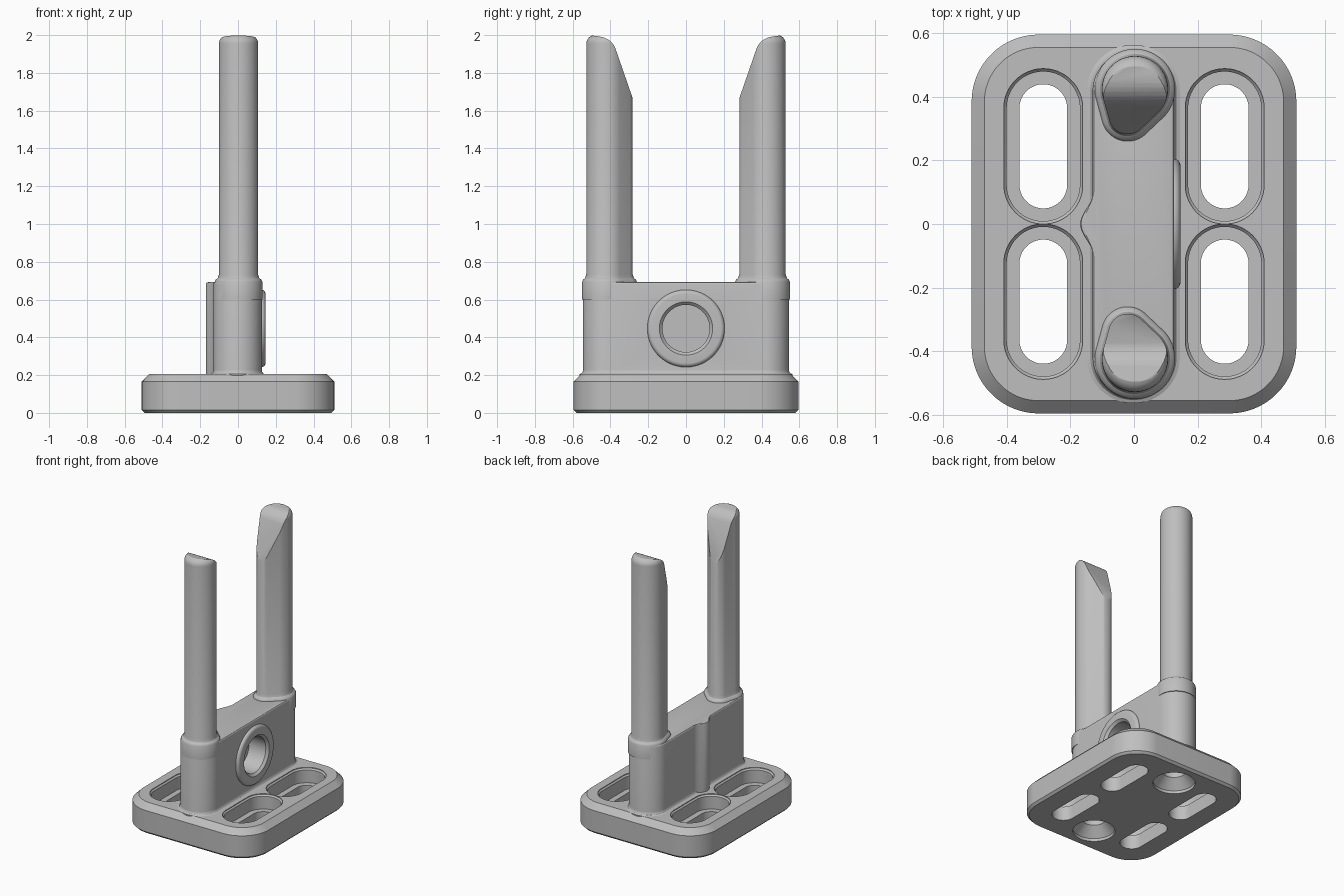
import bpy, bmesh, math
from mathutils import Matrix, Vector

old = bpy.data.objects.get("Cube")
if old:
    bpy.data.objects.remove(old, do_unlink=True)

GREY = (0.52, 0.52, 0.52, 1)
grey = bpy.data.materials.new("grey plastic")
grey.use_nodes = True
grey.diffuse_color = GREY
bsdf = next(n for n in grey.node_tree.nodes if n.type == 'BSDF_PRINCIPLED')
bsdf.inputs["Base Color"].default_value = GREY


def outline(circles, offset=0, steps=96):
    """Outline wrapped tightly around circles (x, y, radius), grown by offset."""
    points = []
    for i in range(steps):
        a = math.tau * (i + 0.5) / steps
        nx, ny = math.cos(a), math.sin(a)
        x, y, r = max(circles, key=lambda c: c[0] * nx + c[1] * ny + c[2])
        points.append((x + (r + offset) * nx, y + (r + offset) * ny))
    return points


def loft(layers):
    """Closed solid through stacked (outline, z) layers."""
    bm = bmesh.new()
    rings = [[bm.verts.new((x, y, z)) for x, y in pts] for pts, z in layers]
    n = len(rings[0])
    for low, high in zip(rings, rings[1:]):
        for i in range(n):
            j = (i + 1) % n
            bm.faces.new((low[i], low[j], high[j], high[i]))
    bm.faces.new(rings[0][::-1])
    bm.faces.new(rings[-1])
    bmesh.ops.recalc_face_normals(bm, faces=bm.faces)
    return bm


def grown(circles, profile):
    """Loft one outline through (offset, z) steps."""
    return loft([(outline(circles, o), z) for o, z in profile])


def make(name, bm):
    mesh = bpy.data.meshes.new(name)
    bm.to_mesh(mesh)
    bm.free()
    ob = bpy.data.objects.new(name, mesh)
    bpy.context.collection.objects.link(ob)
    mesh.materials.append(grey)
    return ob


def activate(ob):
    bpy.ops.object.select_all(action='DESELECT')
    ob.select_set(True)
    bpy.context.view_layer.objects.active = ob


def cut(ob, cutters):
    activate(ob)
    for c in cutters:
        mod = ob.modifiers.new("cut", 'BOOLEAN')
        mod.operation, mod.solver, mod.object = 'DIFFERENCE', 'EXACT', c
        bpy.ops.object.modifier_apply(modifier=mod.name)


def rounding(radius, z_top, steps=6):
    """Quarter-round (offset, z) steps ending at z_top."""
    arc = [math.pi / 2 * i / steps for i in range(steps + 1)]
    return [(-radius * (1 - math.cos(a)), z_top - radius * (1 - math.sin(a))) for a in arc]


# Base plate with chamfered rims
corners = [(sx * 0.30, sy * 0.385, 0.21) for sx in (-1, 1) for sy in (-1, 1)]
base = make("base_plate", grown(corners, [(-0.015, 0), (0, 0.015), (0, 0.165), (-0.04, 0.205)]))

# Upright block with a small fillet at its foot
ends = [(-0.002, s * 0.417, 0.128) for s in (-1, 1)]
foot = [(0.018, 0.15), (0.018, 0.205), (0.008, 0.209), (0.002, 0.217), (0, 0.228)]
block = make("upright_block", grown(ends, foot + rounding(0.01, 0.692, 3)))

# Round boss on the left side of the block
to_side = Matrix.Translation((0, 0, 0.447)) @ Matrix.Rotation(math.pi / 2, 4, 'Y')
bm = grown([(0, 0, 0.205)], [(0, 0.05)] + rounding(0.022, 0.146))
bm.transform(to_side)
boss = make("round_boss", bm)

# Cutters: stepped slots, countersunk screw holes, blind boss hole
slots, screws = [], []
for sy in (-1, 1):
    for sx in (-1, 1):
        path = [(sx * 0.285, sy * y, 0.075) for y in (0.124, 0.364)]
        slots.append(make("slot_cutter", grown(path, [
            (0, -0.1), (0, 0.1), (0.04, 0.1), (0.04, 0.19), (0.049, 0.2), (0.049, 0.3)])))
    screws.append(make("screw_cutter", grown([(0, sy * 0.4, 0.075)], [
        (0.06, -0.1), (0.06, 0.02), (0, 0.085), (0, 0.5)])))
bm = grown([(0, 0, 0.125)], [(0, 0), (0, 0.13), (0.016, 0.146), (0.016, 0.2)])
bm.transform(to_side)
hole = make("hole_cutter", bm)
cut(base, slots + screws)
cut(block, screws + [hole])
cut(boss, [hole])
for c in slots + screws + [hole]:
    bpy.data.objects.remove(c, do_unlink=True)

# Rounded vertical ridge on the right side of the block
def ridge_outline(shrink):
    ys = [-0.1 + 0.2 * i / 24 for i in range(25)]
    wave = [(-0.128 - (0.041 - shrink) * math.cos(math.pi * y / 0.2) ** 2, y) for y in ys]
    return wave + [(-0.08, 0.1), (-0.08, -0.1)]


ridge = make("side_ridge", loft([(ridge_outline(s), z) for s, z in (
    (0, 0.18), (0, 0.682), (0.003, 0.689), (0.01, 0.692))]))


# Tall pins with a teardrop section, sloped inner tip and rounded top
def pin(name, side):
    drop = [(0.003, side * 0.424, 0.104), (-0.02, side * 0.342, 0.06)]
    collar = [(0.022, 0.6), (0.022, 0.695), (0.017, 0.705), (0.006, 0.714), (0, 0.732)]
    bm = grown(drop, collar + rounding(0.045, 2.0))
    # tangent cuts that blend the slope into the flat top
    slope = math.atan2(0.09, 0.26)
    start, radius = Vector((0, 0.372, 1.925)), 0.1
    out = lambda a: Vector((0, -math.cos(a), math.sin(a)))
    centre = start - radius * out(slope)
    for i in range(8):
        a = slope + (math.pi / 2 - slope) * i / 8
        co, no = centre + radius * out(a), out(a)
        co.y, no.y = co.y * side, no.y * side
        geom = bm.verts[:] + bm.edges[:] + bm.faces[:]
        bmesh.ops.bisect_plane(bm, geom=geom, plane_co=co, plane_no=no, clear_outer=True)
        rim = [e for e in bm.edges if e.is_boundary]
        if rim:
            bmesh.ops.holes_fill(bm, edges=rim, sides=0)
    bmesh.ops.recalc_face_normals(bm, faces=bm.faces)
    return make(name, bm)


parts = [base, block, boss, ridge, pin("front_pin", -1), pin("back_pin", 1)]
for ob in parts:
    activate(ob)
    bpy.ops.object.shade_smooth_by_angle(angle=math.radians(30))
